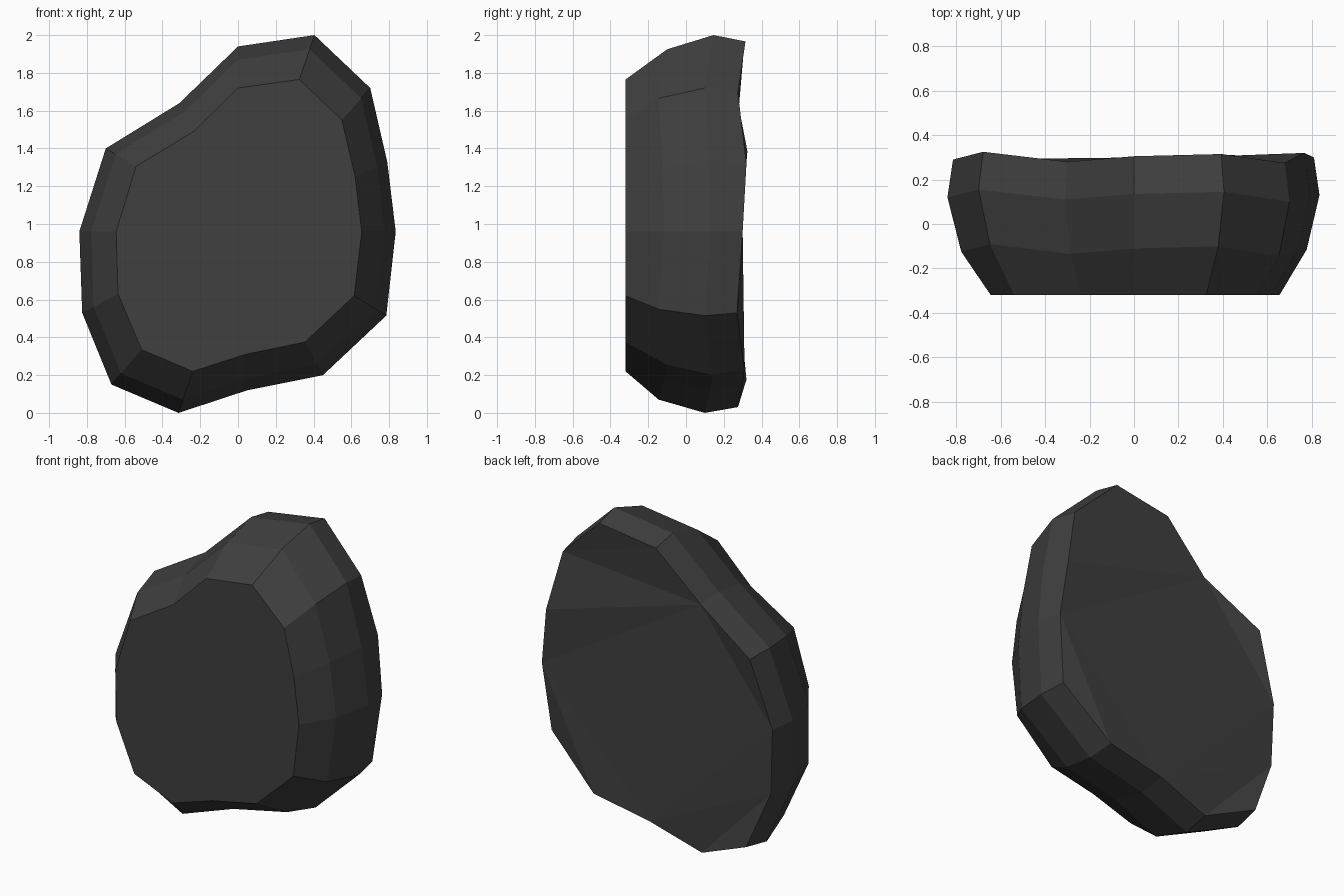
import bpy, bmesh

if "Cube" in bpy.data.objects:
    bpy.data.objects.remove(bpy.data.objects["Cube"])

# Outlines (x, z), clockwise from the top: front face and widest girth
front = [(0, 1.72), (.325, 1.765), (.55, 1.55), (.62, 1.25), (.655, .96), (.615, .62), (.355, .375),
         (.04, .31), (-.24, .22), (-.51, .335), (-.635, .63), (-.645, .96), (-.54, 1.305), (-.235, 1.49)]
girth = [(0, 1.94), (.405, 2), (.70, 1.72), (.79, 1.33), (.835, .96), (.785, .515), (.45, .20),
         (.05, .12), (-.315, 0), (-.67, .15), (-.825, .53), (-.84, .96), (-.70, 1.40), (-.31, 1.64)]
# Uneven depth of the girth and the back rim around the stone
girth_y = [.135, .145, .10, .12, .13, .10, .14, .13, .10, .14, .10, .12, .155, .11]
back_y = [.305, .315, .275, .32, .30, .27, .31, .30, .275, .32, .285, .29, .325, .28]

# Four rings from front to back
rings = [[(x, -.32, z) for x, z in front],
         [(a + .68 * (c - a), gy - .245, b + .68 * (d - b))
          for (a, b), (c, d), gy in zip(front, girth, girth_y)],
         [(x, gy, z) for (x, z), gy in zip(girth, girth_y)],
         [(x * .97, by, .96 + (z - .96) * .968) for (x, z), by in zip(girth, back_y)]]

# Boulder: loft the rings and cap both ends
bm = bmesh.new()
vr = [[bm.verts.new(p) for p in r] for r in rings]
n = len(front)
for a, b in zip(vr, vr[1:]):
    for i in range(n):
        j = (i + 1) % n
        bm.faces.new((a[i], a[j], b[j], b[i]))
bm.faces.new(vr[0])
back = bm.faces.new(vr[-1])
bmesh.ops.recalc_face_normals(bm, faces=bm.faces[:])
bmesh.ops.triangulate(bm, faces=[back], ngon_method='BEAUTY')

mesh = bpy.data.meshes.new("boulder")
bm.to_mesh(mesh)
bm.free()
stone = bpy.data.materials.new("dark grey stone")
stone.diffuse_color = (.05, .05, .05, 1)
stone.use_nodes = True
stone.node_tree.nodes["Principled BSDF"].inputs["Base Color"].default_value = stone.diffuse_color
mesh.materials.append(stone)
bpy.context.collection.objects.link(bpy.data.objects.new("boulder", mesh))
